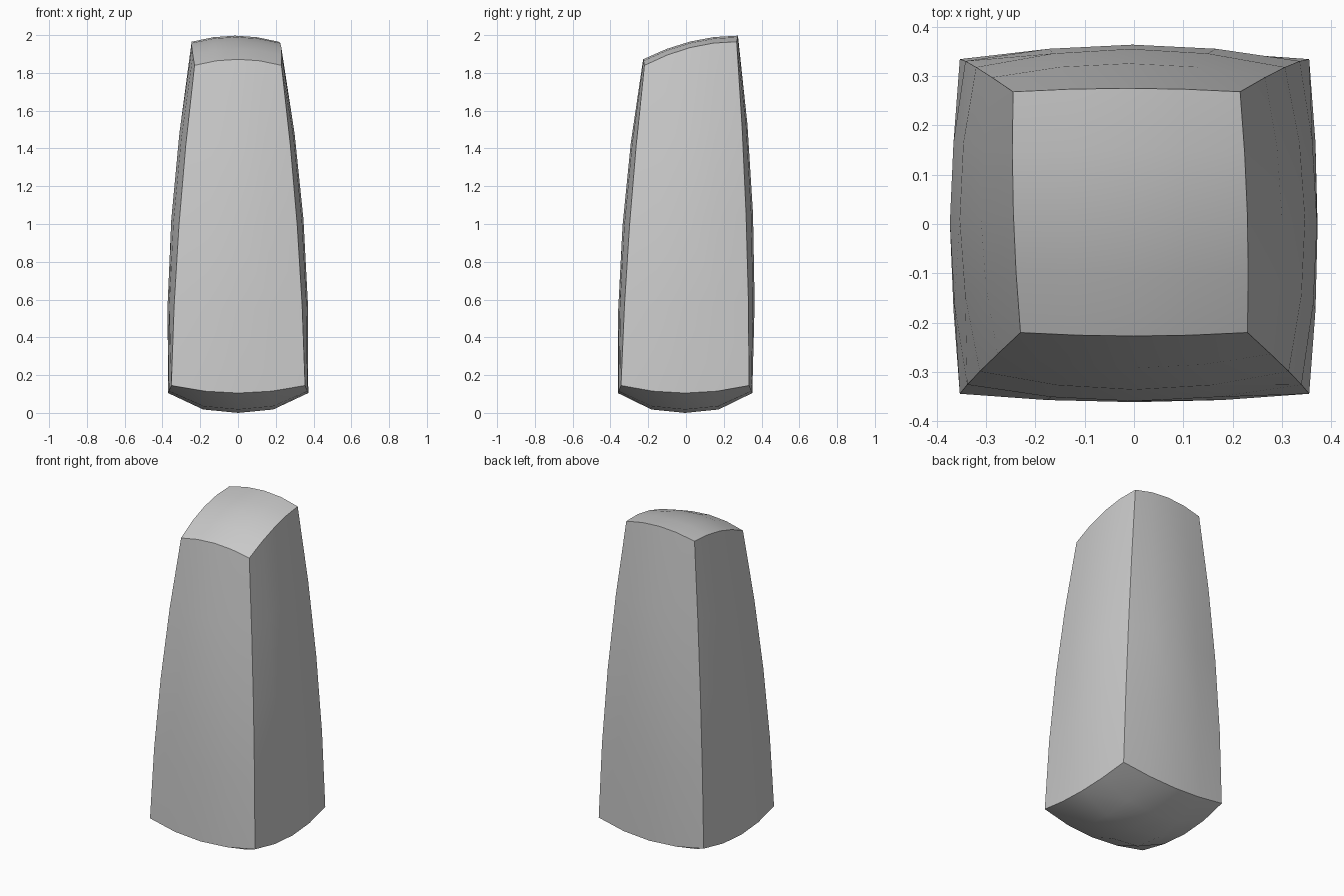
import bpy
import bmesh

default = bpy.data.objects.get("Cube")
if default:
    bpy.data.objects.remove(default, do_unlink=True)


def lerp(a, b, t):
    return a + (b - a) * t


def arch(t, power=2):
    """Bow profile: one in the middle, zero at both ends."""
    return 1 - abs(t) ** power


def shape(u, v, w):
    """Map a point of the unit block onto the tapered, bulging pillar."""
    across, depth, up = (u + 1) / 2, (v + 1) / 2, (w + 1) / 2
    # Tapered hull with the top sloping down towards the front
    left = lerp(-0.353, lerp(-0.23, -0.245, depth), up)
    right = lerp(0.355, lerp(0.23, 0.215, depth), up)
    x = lerp(left, right, across)
    y = lerp(lerp(-0.344, -0.22, up), lerp(0.334, 0.268, up), depth)
    z = lerp(0.145, lerp(1.84, 1.965, depth), up)
    # Bowed corner edges and cushioned sides
    edge = 0.021 * arch(w)
    side = 0.012 - 0.005 * w + 0.025 * arch(w)
    x += u * (edge + side * arch(v))
    y += v * (0.8 * edge + side * arch(u))
    # Domed top and deeper rounded underside
    bow = arch(u) + arch(v)
    if w > 0:
        z += w * 0.032 * bow
    else:
        z += w * (0.04 * bow + 0.065 * arch(u, 3) * arch(v, 3))
    return x, y, z


# Gridded block; its twelve original edges stay sharp
bm = bmesh.new()
bmesh.ops.create_cube(bm, size=2)
bmesh.ops.subdivide_edges(bm, edges=bm.edges[:], cuts=3, use_grid_fill=True)
for face in bm.faces:
    face.smooth = True
for edge in bm.edges:
    middle = (edge.verts[0].co + edge.verts[1].co) / 2
    edge.smooth = sum(abs(c) > 0.99 for c in middle) < 2
for vert in bm.verts:
    vert.co = shape(*vert.co)
bmesh.ops.recalc_face_normals(bm, faces=bm.faces[:])

mesh = bpy.data.meshes.new("stone_pillar")
bm.to_mesh(mesh)
bm.free()
pillar = bpy.data.objects.new("stone_pillar", mesh)
bpy.context.collection.objects.link(pillar)

# Plain grey stone
grey = (0.6, 0.6, 0.6, 1)
stone = bpy.data.materials.new("grey_stone")
stone.use_nodes = True
stone.diffuse_color = grey
stone.node_tree.nodes["Principled BSDF"].inputs["Base Color"].default_value = grey
mesh.materials.append(stone)
